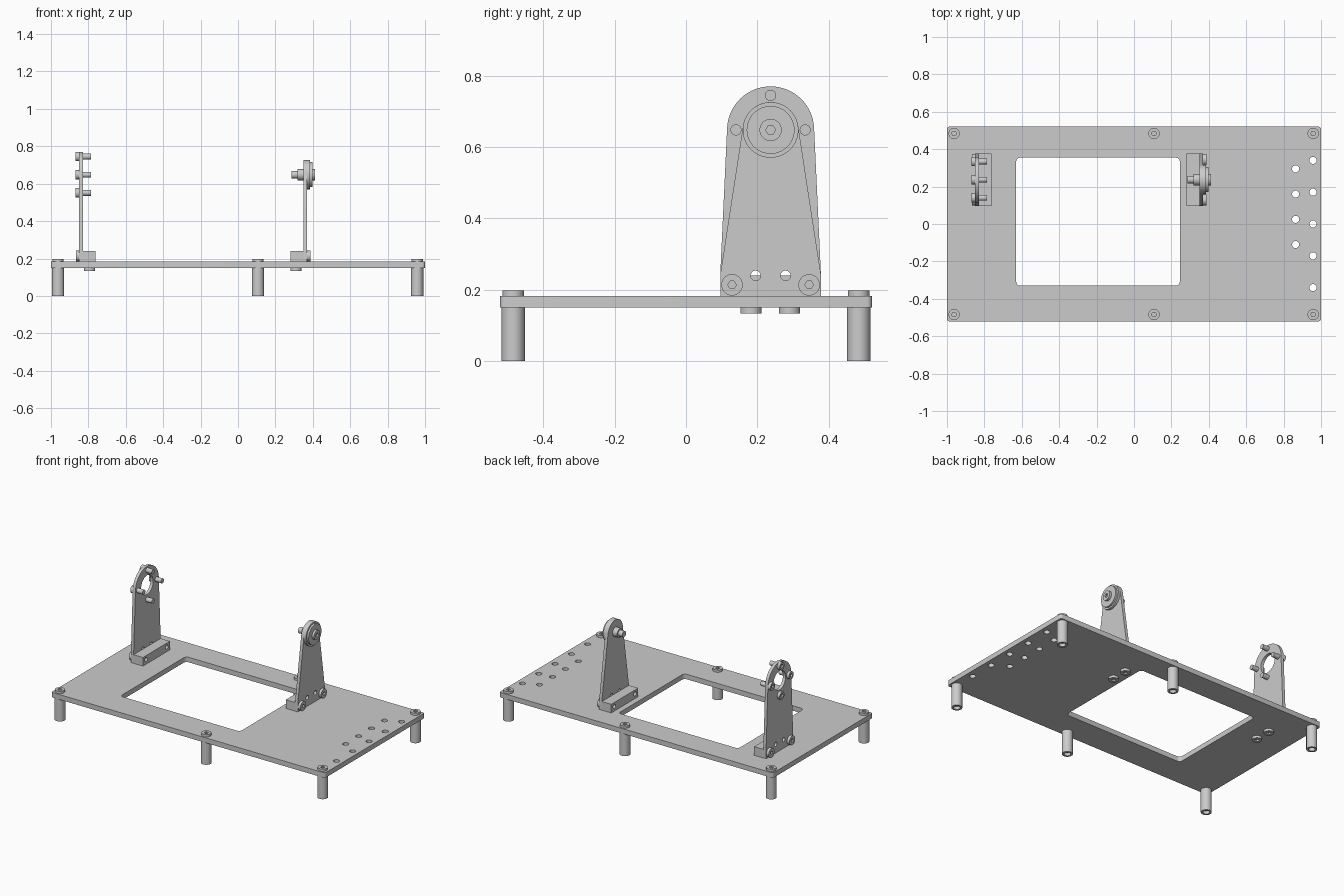
import bpy, bmesh
from math import sin, cos, pi, atan2, radians
from mathutils import Matrix

if "Cube" in bpy.data.objects:
    bpy.data.objects.remove(bpy.data.objects["Cube"])

steel = bpy.data.materials.new("grey_metal")
steel.diffuse_color = (0.6, 0.6, 0.6, 1)
steel.use_nodes = True
steel.node_tree.nodes["Principled BSDF"].inputs["Base Color"].default_value = steel.diffuse_color

AXES = {
    "z": Matrix.Identity(4),
    # local x -> y, local y -> z, local z -> x
    "x": Matrix(((0, 0, 1, 0), (1, 0, 0, 0), (0, 1, 0, 0), (0, 0, 0, 1))),
}


def circle(u, v, r, n=32, a0=0.0):
    return [(u + r * cos(a0 + 2 * pi * i / n), v + r * sin(a0 + 2 * pi * i / n)) for i in range(n)]


def rounded_rect(u0, u1, v0, v1, r, n=5):
    pts = []
    for k, (u, v) in enumerate(((u1 - r, v1 - r), (u0 + r, v1 - r), (u0 + r, v0 + r), (u1 - r, v0 + r))):
        for i in range(n + 1):
            a = (k + i / n) * pi / 2
            pts.append((u + r * cos(a), v + r * sin(a)))
    return pts


def slab(name, loops, w0, w1, axis="z"):
    """Extrude an outline (first loop) with holes (other loops) from w0 to w1."""
    w0, w1 = min(w0, w1), max(w0, w1)
    cu = bpy.data.curves.new(name, "CURVE")
    cu.dimensions = "2D"
    cu.fill_mode = "BOTH"
    cu.extrude = (w1 - w0) / 2
    for loop in loops:
        sp = cu.splines.new("POLY")
        sp.points.add(len(loop) - 1)
        for p, (u, v) in zip(sp.points, loop):
            p.co = (u, v, 0, 1)
        sp.use_cyclic_u = True
    tmp = bpy.data.objects.new(name + "_outline", cu)
    bpy.context.collection.objects.link(tmp)
    me = bpy.data.meshes.new_from_object(tmp.evaluated_get(bpy.context.evaluated_depsgraph_get()))
    bpy.data.objects.remove(tmp)
    bm = bmesh.new()
    bm.from_mesh(me)
    bmesh.ops.remove_doubles(bm, verts=bm.verts, dist=1e-5)
    bmesh.ops.recalc_face_normals(bm, faces=bm.faces)
    bm.transform(AXES[axis] @ Matrix.Translation((0, 0, (w0 + w1) / 2)))
    bm.to_mesh(me)
    bm.free()
    me.name = name
    me.materials.clear()
    me.materials.append(steel)
    ob = bpy.data.objects.new(name, me)
    bpy.context.collection.objects.link(ob)
    bpy.ops.object.select_all(action="DESELECT")
    bpy.context.view_layer.objects.active = ob
    ob.select_set(True)
    bpy.ops.object.shade_smooth_by_angle(angle=radians(35))
    return ob


def bolt(name, u, v, seat, head, tip, axis, rh=0.03, rs=0.016):
    """Socket head from seat to head, shaft from inside the head to tip."""
    slab(name + "_head", [circle(u, v, rh), circle(u, v, rs * 0.85, 6)], seat, head, axis)
    slab(name + "_shaft", [circle(u, v, rs, 24)], seat + (head - seat) * 0.35, tip, axis)


# base plate with window, foot holes and cable holes
BOT, TOP = 0.15, 0.183
holes = [(0.864, 0.295 - 0.135 * i) for i in range(4)] + [(0.957, 0.34 - 0.17 * i) for i in range(5)]
slab("base_plate",
     [rounded_rect(-1, 1, -0.521, 0.521, 0.015), rounded_rect(-0.63, 0.245, -0.33, 0.355, 0.022)]
     + [circle(x, y, 0.019, 24) for x, y in holes], BOT, TOP)

# six feet, each held by a bolt from above
for x in (-0.962, 0.107, 0.958):
    for y in (-0.484, 0.484):
        slab("foot", [circle(x, y, 0.0325), circle(x, y, 0.02, 24)], 0, BOT)
        slab("foot_core", [circle(x, y, 0.02, 24)], 0.02, BOT)
        bolt("foot_bolt", x, y, TOP, 0.198, BOT, "z")

# two upright brackets, mirrored: s points to the outer side
CY, CZ, HALF = 0.237, 0.648, 0.141
for side, s, outer, r in (("left", -1, -0.85, 0.122), ("right", 1, 0.37, 0.078)):
    inner = outer - s * 0.02
    back = inner - s * 0.068
    t = atan2(HALF - r, CZ - 0.243)
    outline = [(CY - HALF, TOP), (CY + HALF, TOP), (CY + HALF, 0.243)]
    for i in range(33):
        a = t + (pi - 2 * t) * i / 32
        outline.append((CY + r * cos(a), CZ + r * sin(a)))
    outline.append((CY - HALF, 0.243))
    cuts = [circle(y, 0.24, 0.014, 20) for y in (0.195, 0.279)]
    if side == "left":
        cuts.append(circle(CY, CZ, 0.063, 48))
    slab(side + "_bracket", [outline] + cuts, inner, outer, "x")

    # foot block behind the bracket, bolted sideways and from below
    ys = (0.129, 0.345)
    block = [(CY - HALF, TOP), (CY + HALF, TOP), (CY + HALF, 0.24), (CY - HALF, 0.24)]
    slab(side + "_block", [block] + [circle(y, 0.214, 0.014, 20) for y in ys], inner, back, "x")
    for y in ys:
        bolt(side + "_block_bolt", y, 0.214, outer, outer + s * 0.017, inner - s * 0.03, "x", 0.03, 0.014)
    for y in (0.182, 0.29):
        bolt(side + "_under_bolt", (inner + back) / 2 + (0.002 if s < 0 else -0.006), y, BOT, 0.134, 0.2, "z")

# four bolts around the opening of the left bracket
for i in range(4):
    a = i * pi / 2
    bolt("ring_bolt", CY + 0.097 * cos(a), CZ + 0.097 * sin(a), -0.85, -0.868, -0.786, "x", 0.025, 0.0155)

# flanged bearing and stepped axle on the right bracket
slab("bearing_flange", [circle(CY, CZ, 0.078, 48)], 0.37, 0.385, "x")
slab("bearing_body", [circle(CY, CZ, 0.067, 48)], 0.385, 0.397, "x")
bolt("axle_bolt", CY, CZ, 0.397, 0.412, 0.385, "x", 0.031, 0.016)
slab("axle_collar", [circle(CY, CZ, 0.03)], 0.317, 0.35, "x")
slab("axle_pin", [circle(CY, CZ, 0.02, 24)], 0.286, 0.32, "x")
